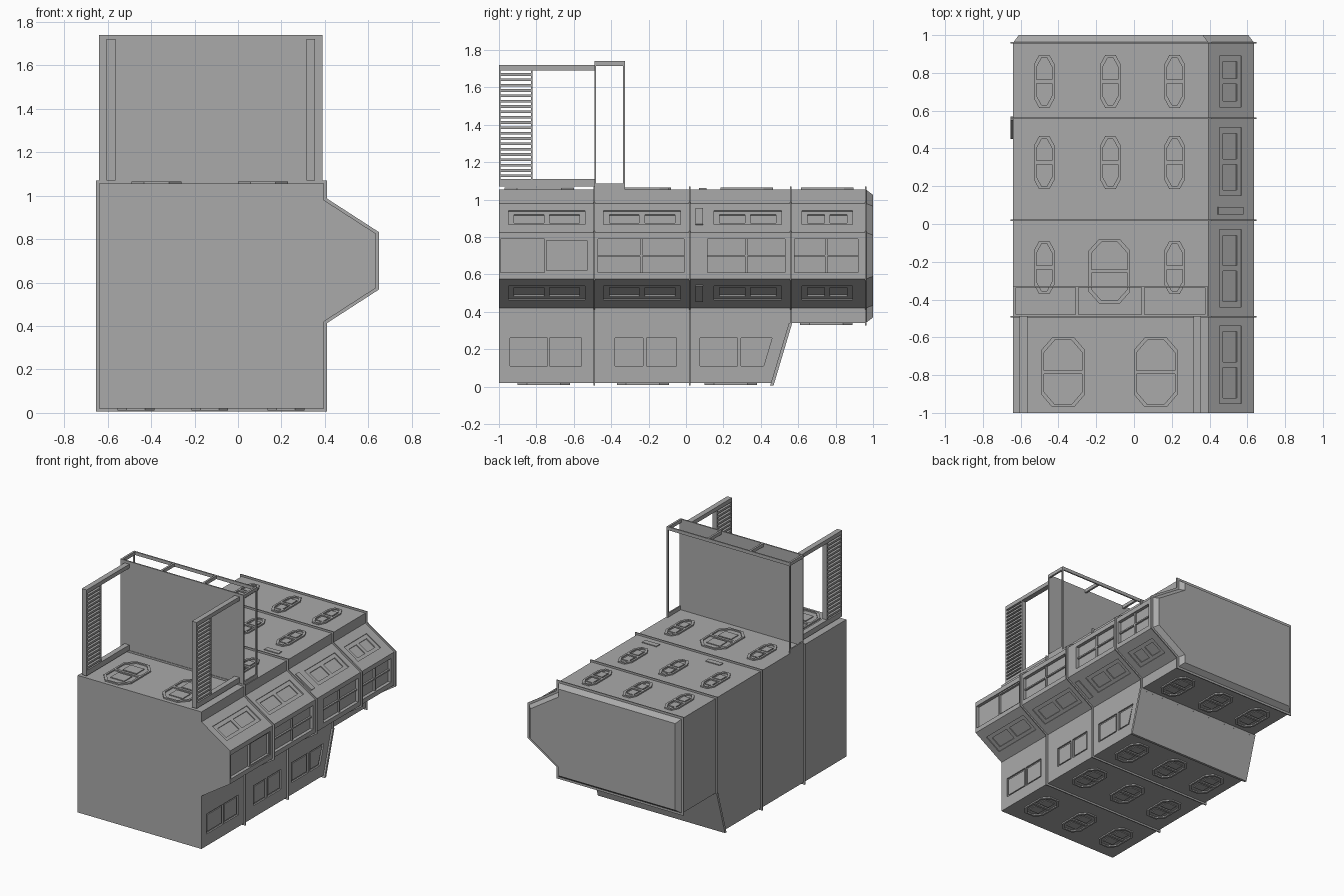
import bpy, bmesh
from mathutils import Vector

if "Cube" in bpy.data.objects:
    bpy.data.objects.remove(bpy.data.objects["Cube"])

grey = bpy.data.materials.new("light_grey")
grey.use_nodes = True
COLOR = (0.4, 0.4, 0.4, 1)
grey.diffuse_color = COLOR
grey.node_tree.nodes["Principled BSDF"].inputs["Base Color"].default_value = COLOR


def finish(name, bm):
    bmesh.ops.recalc_face_normals(bm, faces=bm.faces)
    mesh = bpy.data.meshes.new(name)
    bm.to_mesh(mesh)
    bm.free()
    mesh.materials.append(grey)
    obj = bpy.data.objects.new(name, mesh)
    bpy.context.scene.collection.objects.link(obj)
    return obj


def loft(bm, first, second):
    """Closed solid between two matching rings of points."""
    a = [bm.verts.new(p) for p in first]
    b = [bm.verts.new(p) for p in second]
    bm.faces.new(a)
    bm.faces.new(b)
    for i in range(len(a)):
        j = (i + 1) % len(a)
        bm.faces.new((a[i], a[j], b[j], b[i]))


def box(bm, x, y, z):
    ring = lambda h: [(x[0], y[0], h), (x[1], y[0], h), (x[1], y[1], h), (x[0], y[1], h)]
    loft(bm, ring(z[0]), ring(z[1]))


def section(grow, bottom):
    """Cross-section with the side bay, grown outwards."""
    g, h = grow, grow * 0.5
    return [(-0.64 - g, bottom - g), (0.395 + g, bottom - g), (0.395 + g, 0.42 - h),
            (0.635 + g, 0.575 - h), (0.635 + g, 0.825 + h), (0.395 + g, 0.98 + h),
            (0.395 + g, 1.055 + g), (-0.64 - g, 1.055 + g)]


def at_y(points, y):
    return [(x, y, z) for x, z in points]


def on_wall(bm, wall, y, v, n):
    """Box on a wall: y range, v fraction up the wall, n range outwards."""
    low, high = Vector(wall[0]), Vector(wall[1])
    run = high - low
    out = Vector((run.y, -run.x)).normalized()
    corners = [low + run * v[i] + out * n[j] for i, j in ((0, 0), (1, 0), (1, 1), (0, 1))]
    loft(bm, at_y(corners, y[0]), at_y(corners, y[1]))


def cut(obj, cutter):
    mod = obj.modifiers.new("openings", 'BOOLEAN')
    mod.operation = 'DIFFERENCE'
    mod.solver = 'EXACT'
    mod.object = cutter
    bpy.context.view_layer.objects.active = obj
    bpy.ops.object.modifier_apply(modifier=mod.name)


# Main hull and lower block with the raked end
bm = bmesh.new()
loft(bm, at_y(section(0, 0.34), -1), at_y(section(0, 0.34), 0.96))
hull = finish("upper_hull", bm)
side = [(-1, 0.02), (0.46, 0.02), (0.56, 0.34), (-1, 0.34)]
bm = bmesh.new()
loft(bm, [(-0.64, y, z) for y, z in side], [(0.395, y, z) for y, z in side])
base = finish("lower_hull", bm)

# Rear cap with bevelled rim
bm = bmesh.new()
loft(bm, at_y(section(0, 0.34), 0.96), at_y(section(-0.03, 0.34), 1))
finish("rear_cap", bm)

# Ribs around the hull
bm = bmesh.new()
for y, bottom in ((-0.49, 0.02), (0.02, 0.02), (0.56, 0.34), (0.96, 0.34)):
    ring = section(0.014, bottom)
    loft(bm, at_y(ring, y - 0.004), at_y(ring, y + 0.004))
rake = lambda x: [(x, 0.45, 0.006), (x, 0.468, 0.006), (x, 0.568, 0.34), (x, 0.55, 0.34)]
loft(bm, rake(-0.654), rake(0.409))
finish("hull_ribs", bm)

# Bay openings: sloped vents, main windows and lower windows
TOP = ((0.635, 0.825), (0.395, 0.98))
LOW = ((0.395, 0.42), (0.635, 0.575))
WALL = ((0.635, 0.575), (0.635, 0.825))
outer, inner, bars = bmesh.new(), bmesh.new(), bmesh.new()
for a, b in ((-0.95, -0.54), (-0.44, -0.03), (0.15, 0.51), (0.62, 0.89)):
    mid = (a + b) / 2
    for wall in (TOP, LOW):
        on_wall(outer, wall, (a, b), (0.27, 0.76), (-0.008, 0.03))
        for pane in ((a + 0.03, mid - 0.015), (mid + 0.015, b - 0.03)):
            on_wall(inner, wall, pane, (0.36, 0.66), (-0.016, 0.03))
for a, b in ((-0.992, -0.52), (-0.47, -0.01), (0.115, 0.53), (0.58, 0.92)):
    on_wall(outer, WALL, (a, b), (0.14, 0.86), (-0.025, 0.03))
    mid = (a + b) / 2
    if a < -0.9:
        # Sliding sash in the first bay
        for s in ((mid, mid + 0.01), (b - 0.01, b)):
            on_wall(bars, WALL, s, (0.14, 0.86), (-0.027, -0.008))
        for v in ((0.14, 0.18), (0.82, 0.86)):
            on_wall(bars, WALL, (mid, b), v, (-0.027, -0.008))
    else:
        on_wall(bars, WALL, (mid - 0.007, mid + 0.007), (0.14, 0.86), (-0.027, -0.012))
        on_wall(bars, WALL, (a, b), (0.48, 0.52), (-0.027, -0.012))
for wall in (TOP, LOW):
    on_wall(bars, wall, (0.05, 0.09), (0.25, 0.8), (-0.004, 0.008))
finish("window_bars", bars)
recesses, panes = finish("recess_cutter", outer), finish("pane_cutter", inner)
cut(hull, recesses)
cut(hull, panes)

# Lower windows, the last one with a raked edge
bm = bmesh.new()
frames = bmesh.new()
for a, b, lean in ((-0.94, -0.74, 0), (-0.73, -0.56, 0), (-0.38, -0.23, 0), (-0.21, -0.05, 0),
                   (0.075, 0.275, 0), (0.295, 0.415, 0.045)):
    ring = lambda x, e: [(x, a + e, 0.11 + e), (x, b - e, 0.11 + e),
                         (x, b + lean - e, 0.26 - e), (x, a + e, 0.26 - e)]
    loft(bm, ring(0.383, 0), ring(0.43, 0))
    loft(frames, ring(0.38, 0.012), ring(0.39, 0.012))
lower_cutter = finish("lower_cutter", bm)
cut(base, lower_cutter)
finish("lower_window_panes", frames)
for helper in (recesses, panes, lower_cutter):
    bpy.data.objects.remove(helper)


# Octagonal hatches on the roof and underside
def hatch(bm, x, y, z, out):
    (x0, x1), (y0, y1) = x, y
    c, d = (x1 - x0) * 0.25, (y1 - y0) * 0.18

    def ring(h, e):
        l, r, f, k = x0 + e, x1 - e, y0 + e, y1 - e
        return [(l + c, f, h), (r - c, f, h), (r, f + d, h), (r, k - d, h),
                (r - c, k, h), (l + c, k, h), (l, k - d, h), (l, f + d, h)]
    rings = [[bm.verts.new(p) for p in ring(h, e)]
             for h, e in ((z, 0), (z + out, 0), (z + out, 0.014), (z + out * 0.1, 0.014))]
    for low, high in zip(rings, rings[1:]):
        for i in range(8):
            j = (i + 1) % 8
            bm.faces.new((low[i], low[j], high[j], high[i]))
    bm.faces.new(rings[0])
    bm.faces.new(rings[-1])
    mid = (y0 + y1) / 2
    zs = sorted((z, z + out))
    box(bm, (x0 + 0.01, x1 - 0.01), (mid - 0.01, mid + 0.01), zs)
    for s in (-1, 1):
        # raised pane in each half
        yc = mid + s * (y1 - y0) * 0.2
        box(bm, (x0 + c, x1 - c), (yc - d * 0.7, yc + d * 0.7), sorted((z, z + out * 0.7)))


bm = bmesh.new()
for x in (-0.475, -0.125, 0.215):
    for y in (0.615, 0.185, -0.37):
        if not (y < 0 and x == -0.125):
            hatch(bm, (x - 0.055, x + 0.055), (y, y + 0.28), 1.055, 0.01)
hatch(bm, (-0.24, -0.02), (-0.42, -0.08), 1.055, 0.01)
for x in (-0.375, 0.115):
    hatch(bm, (x - 0.115, x + 0.115), (-0.97, -0.6), 1.055, 0.01)
for x in (-0.3, 0.23):
    box(bm, (x - 0.06, x + 0.06), (0.07, 0.11), (1.05, 1.061))
finish("roof_hatches", bm)

bm = bmesh.new()
for x in (-0.47, -0.13, 0.22):
    for y, z in ((-0.9, 0.02), (-0.37, 0.02), (0.1, 0.02), (0.61, 0.34)):
        hatch(bm, (x - 0.085, x + 0.085), (y, y + 0.28), z, -0.01)
finish("underside_hatches", bm)

# Roof screen with an open frame behind it
bm = bmesh.new()
box(bm, (-0.64, 0.39), (-0.49, -0.48), (1.05, 1.74))
finish("roof_screen", bm)
bm = bmesh.new()
box(bm, (-0.64, 0.39), (-0.337, -0.327), (1.715, 1.74))
for x in (-0.64, 0.38):
    box(bm, (x, x + 0.01), (-0.337, -0.327), (1.05, 1.74))
    box(bm, (x, x + 0.01), (-0.48, -0.327), (1.05, 1.085))
for x in (-0.64, -0.31, 0.04, 0.375):
    box(bm, (x, x + 0.015), (-0.48, -0.335), (1.715, 1.74))
finish("screen_frame", bm)

# Two louvred side wings
for name, x in (("right_wing", -0.605), ("left_wing", 0.315)):
    bm = bmesh.new()
    xs = (x, x + 0.04)
    box(bm, xs, (-1, -0.49), (1.69, 1.72))
    box(bm, xs, (-1, -0.49), (1.07, 1.11))
    for y in (-1, -0.83):
        box(bm, xs, (y, y + 0.008), (1.11, 1.69))
    for i in range(20):
        z = 1.12 + i * 0.0285
        box(bm, xs, (-0.992, -0.83), (z, z + 0.014))
    finish(name, bm)
